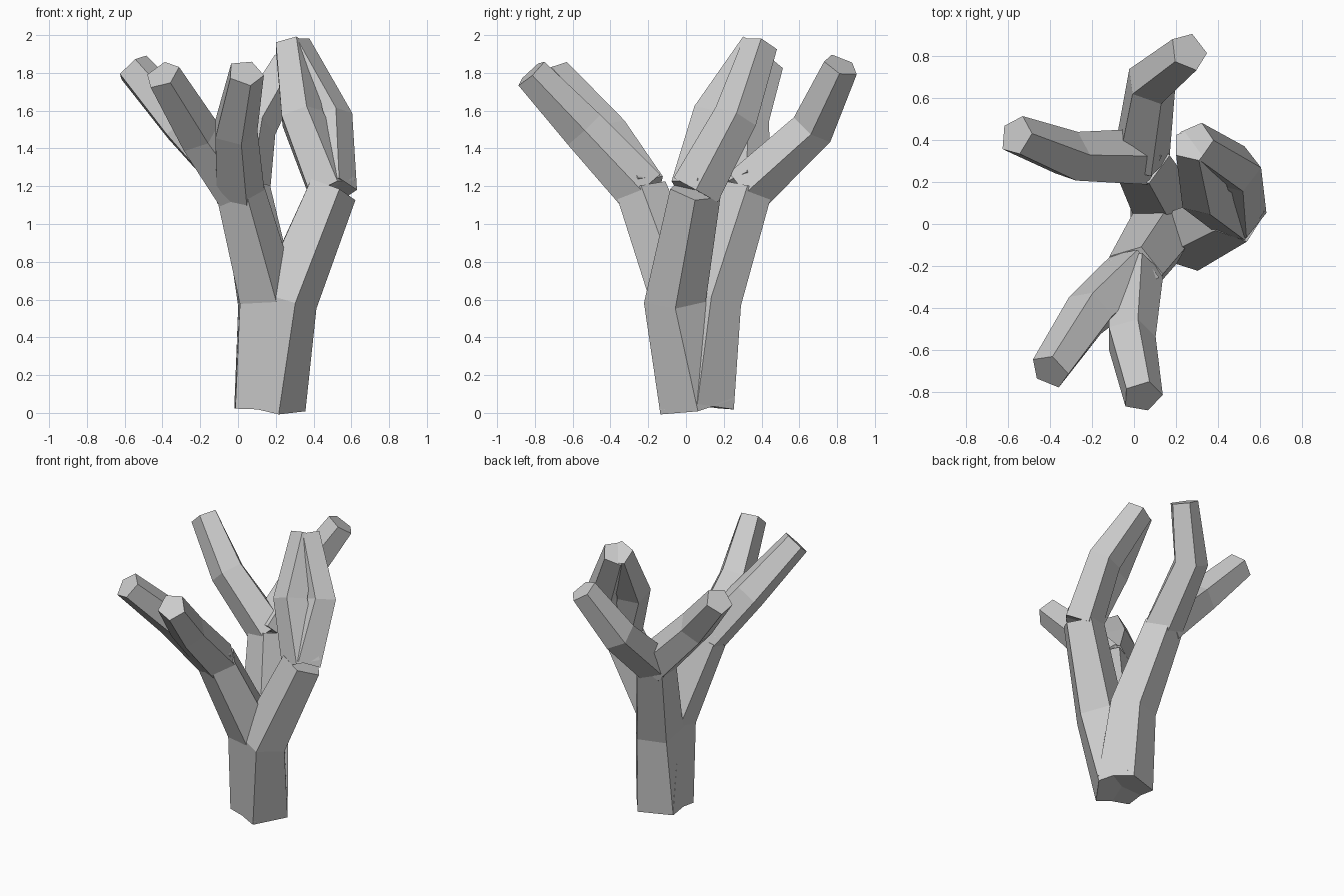
import bpy, bmesh, math
from mathutils import Vector

if "Cube" in bpy.data.objects:
    bpy.data.objects.remove(bpy.data.objects["Cube"])

bark = bpy.data.materials.new("pale_grey")
bark.diffuse_color = (0.6, 0.6, 0.6, 1)
bark.use_nodes = True
bark.node_tree.nodes["Principled BSDF"].inputs["Base Color"].default_value = bark.diffuse_color

SIDES = 5
PHASE = math.radians(1)


def limb(name, path, radii):
    """Closed five-sided tube whose rings stand square to the path."""
    pts = [Vector(p) for p in path]
    dirs = [(b - a).normalized() for a, b in zip(pts, pts[1:])]
    bm = bmesh.new()
    rings = []
    for i, (p, r) in enumerate(zip(pts, radii)):
        d = dirs[max(i - 1, 0)] + dirs[min(i, len(dirs) - 1)]
        q = Vector((0, 0, 1)).rotation_difference(d)
        ring = []
        for k in range(SIDES):
            a = PHASE + math.tau * k / SIDES
            ring.append(bm.verts.new(p + q @ Vector((r * math.cos(a), r * math.sin(a), 0))))
        rings.append(ring)
    for low, high in zip(rings, rings[1:]):
        for k in range(SIDES):
            n = (k + 1) % SIDES
            bm.faces.new((low[k], low[n], high[n], high[k]))
    bm.faces.new(rings[0][::-1])
    bm.faces.new(rings[-1])
    mesh = bpy.data.meshes.new(name)
    bm.to_mesh(mesh)
    bm.free()
    mesh.materials.append(bark)
    bpy.context.collection.objects.link(bpy.data.objects.new(name, mesh))


# three stems share one foot and spread: knee, top
ROOT = (0.152, 0.056, 0.043)
stems = {
    "right": ((0.25, -0.06, 0.6), (0.49, 0.05, 1.18)),
    "front": ((0.145, -0.03, 0.62), (0.0, -0.235, 1.17)),
    "back": ((0.14, 0.13, 0.6), (0.03, 0.32, 1.18)),
}

# two branches fork from every stem: elbow, tip
branches = {
    "right": [((0.33, 0.15, 1.57), (0.28, 0.38, 1.94)),
              ((0.485, 0.26, 1.56), (0.29, 0.39, 1.94))],
    "front": [((-0.21, -0.42, 1.47), (-0.40, -0.70, 1.79)),
              ((-0.02, -0.54, 1.5), (0.04, -0.82, 1.80))],
    "back": [((-0.30, 0.32, 1.53), (-0.56, 0.42, 1.83)),
             ((0.08, 0.67, 1.51), (0.26, 0.82, 1.84))],
}

for side, (knee, top) in stems.items():
    limb(side + "_stem", (ROOT, knee, top), (0.208, 0.172, 0.142))
    for i, (elbow, tip) in enumerate(branches[side]):
        limb(f"{side}_branch_{i + 1}", (top, elbow, tip), (0.14, 0.123, 0.098))
